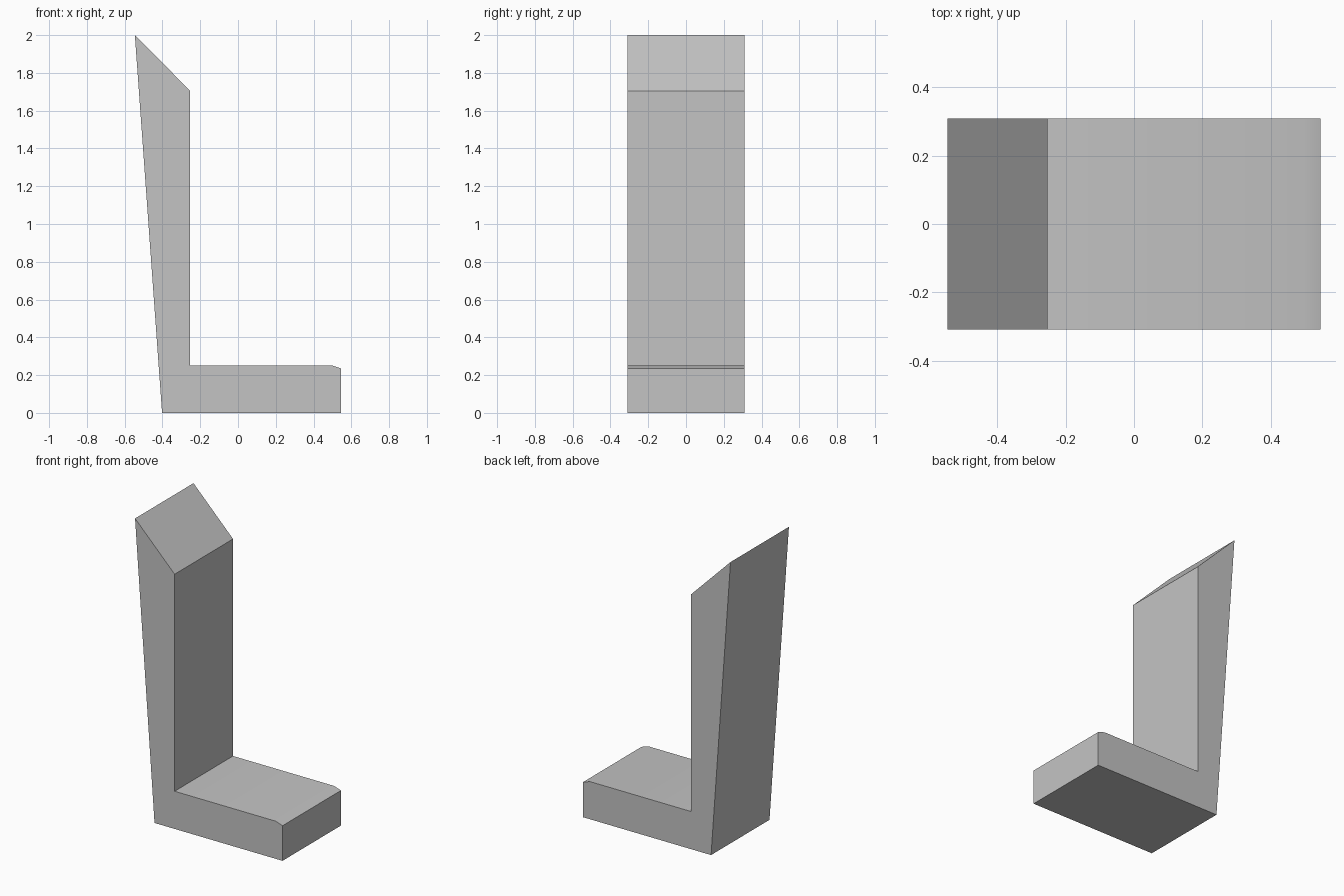
import bpy
import bmesh

cube = bpy.data.objects.get("Cube")
if cube:
    bpy.data.objects.remove(cube, do_unlink=True)

# Single plain grey
grey = bpy.data.materials.new("light grey")
grey.use_nodes = True
colour = (0.55, 0.55, 0.55, 1)
grey.diffuse_color = colour
grey.node_tree.nodes["Principled BSDF"].inputs["Base Color"].default_value = colour


def extrude_profile(name, profile, half_width, material):
    """Extrude an x-z outline along y, centred on y = 0."""
    bm = bmesh.new()
    face = bm.faces.new([bm.verts.new((x, -half_width, z)) for x, z in profile])
    result = bmesh.ops.extrude_face_region(bm, geom=[face], use_keep_orig=True)
    verts = [v for v in result["geom"] if isinstance(v, bmesh.types.BMVert)]
    bmesh.ops.translate(bm, verts=verts, vec=(0, 2 * half_width, 0))
    bmesh.ops.recalc_face_normals(bm, faces=bm.faces)
    mesh = bpy.data.meshes.new(name)
    bm.to_mesh(mesh)
    bm.free()
    mesh.materials.append(material)
    obj = bpy.data.objects.new(name, mesh)
    bpy.context.collection.objects.link(obj)
    return obj


# L-shaped bracket: foot with a shallow bevelled tip, flared upright, slanted top
outline = [
    (-0.402, 0), (0.546, 0), (0.546, 0.235), (0.495, 0.252),
    (-0.253, 0.252), (-0.253, 1.705), (-0.546, 2),
]
bracket = extrude_profile("angled_bracket", outline, 0.309, grey)

# Blend the shallow tip bevel while keeping the other edges sharp
bpy.ops.object.select_all(action='DESELECT')
bracket.select_set(True)
bpy.context.view_layer.objects.active = bracket
bpy.ops.object.shade_smooth_by_angle()
